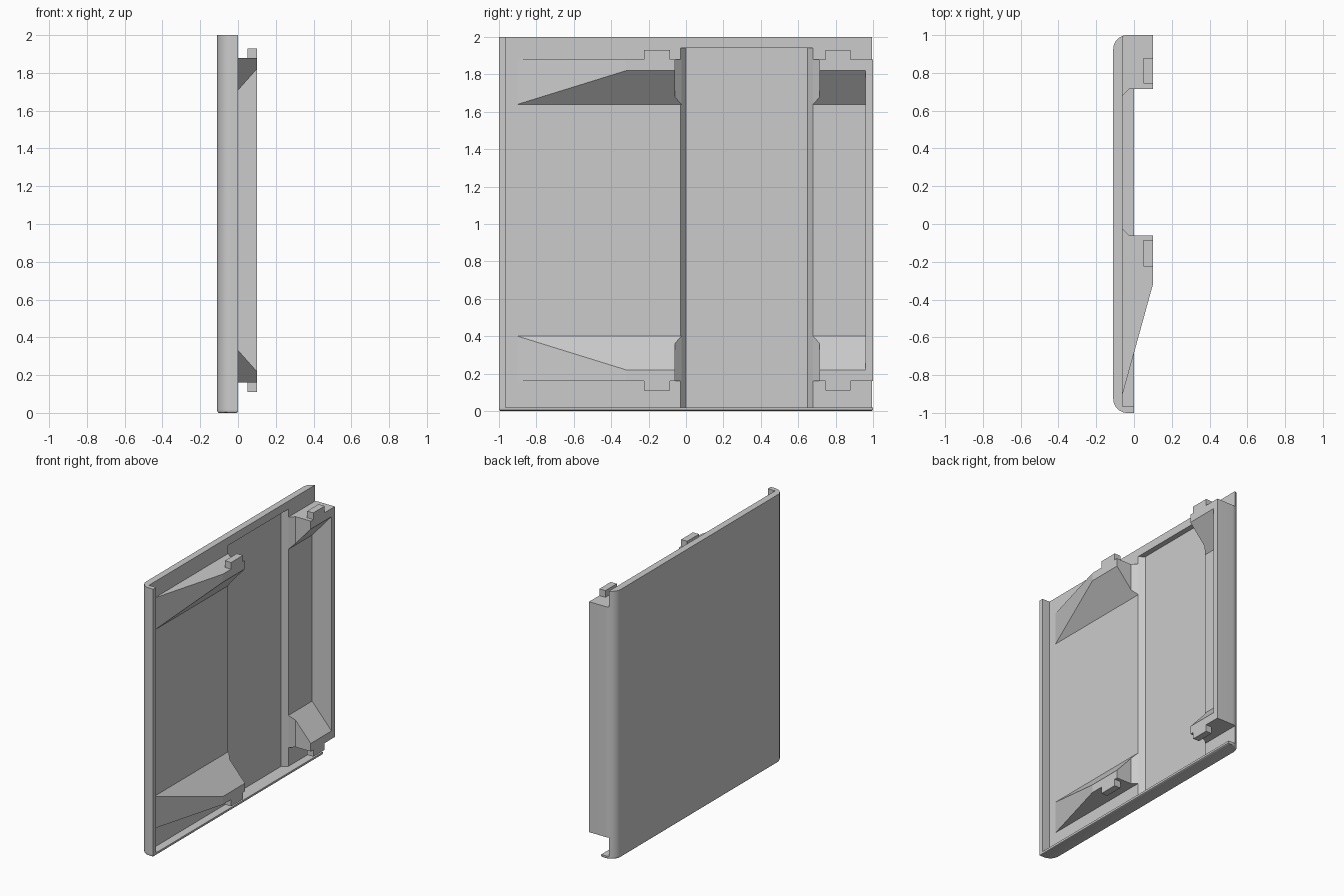
import bpy, bmesh
from math import cos, sin, radians

cube = bpy.data.objects.get("Cube")
if cube:
    bpy.data.objects.remove(cube, do_unlink=True)

grey = bpy.data.materials.new("light_grey")
grey.use_nodes = True
COLOUR = (0.6, 0.6, 0.6, 1)
grey.diffuse_color = COLOUR
grey.node_tree.nodes["Principled BSDF"].inputs["Base Color"].default_value = COLOUR

BACK, FLOOR, RADIUS = -0.11, -0.06, 0.075
MID = 1.02  # height about which the clips mirror


def prism(name, outline, low, high, bevel=0):
    """Upright prism; low and high are heights or functions of x."""
    at = lambda h, x: h(x) if callable(h) else h
    bm = bmesh.new()
    rings = [[bm.verts.new((x, y, at(h, x))) for x, y in outline] for h in (low, high)]
    bottom = bm.faces.new(rings[0])
    bm.faces.new(rings[1])
    n = len(outline)
    for i in range(n):
        j = (i + 1) % n
        bm.faces.new((rings[0][i], rings[0][j], rings[1][j], rings[1][i]))
    bmesh.ops.recalc_face_normals(bm, faces=bm.faces)
    if bevel:
        bmesh.ops.bevel(bm, geom=list(bottom.edges), offset=bevel, segments=3,
                        profile=0.5, affect='EDGES')
    mesh = bpy.data.meshes.new(name)
    bm.to_mesh(mesh)
    bm.free()
    mesh.materials.append(grey)
    obj = bpy.data.objects.new(name, mesh)
    bpy.context.collection.objects.link(obj)
    return obj


def arc(side, start, end, steps=10):
    """Rounded rear corner on the given y side."""
    angles = [radians(start + (end - start) * i / steps) for i in range(steps + 1)]
    return [(BACK + RADIUS + RADIUS * cos(a), side * (1 - RADIUS) + RADIUS * sin(a))
            for a in angles]


def smooth(obj):
    bpy.ops.object.select_all(action='DESELECT')
    obj.select_set(True)
    bpy.context.view_layer.objects.active = obj
    bpy.ops.object.shade_smooth_by_angle(angle=radians(30))


# Rear sheet with one rounded side flange
sheet = prism("back_panel",
              [(0, -1)] + arc(-1, 270, 180) + arc(1, 180, 109.5)
              + [(FLOOR, -0.965), (0, -0.965)], 0.018, 2)

# Shallow tapered recess
cutter = prism("recess_cutter",
               [(-0.1, 0), (-0.1, 0.65), (FLOOR, 0.68), (0, 0.68), (0, -0.03), (FLOOR, -0.03)],
               0.02, 1.94)
cutter.hide_render = True
cut = sheet.modifiers.new("recess", 'BOOLEAN')
cut.operation = 'DIFFERENCE'
cut.solver = 'EXACT'
cut.object = cutter
bpy.context.view_layer.objects.active = sheet
bpy.ops.object.modifier_apply(modifier=cut.name)
bpy.data.objects.remove(cutter, do_unlink=True)
smooth(sheet)

# Bottom lip
lip = prism("bottom_lip", [(0, -1)] + arc(-1, 270, 180) + arc(1, 180, 90) + [(0, 1)],
            0, 0.02, bevel=0.01)
smooth(lip)

# Side wall standing proud of the panel
wall = prism("side_wall", [(FLOOR, 0.96), (0.1, 0.96), (0.1, 1)] + arc(1, 90, 109.5, 3),
             0.16, 1.88)
smooth(wall)

# Wedge clips with sloped inner faces, and their pegs, at top and bottom
wedges = {
    "front_clip": [(FLOOR, -0.9), (0.1, -0.32), (0.1, -0.06), (-0.025, -0.06), (FLOOR, -0.025)],
    "rear_clip": [(FLOOR, 0.68), (-0.025, 0.715), (0.1, 0.715), (0.1, 0.96), (FLOOR, 0.96)],
}
pegs = {"front_peg": (-0.225, -0.085), "rear_peg": (0.745, 0.88)}


def slope(x):
    return 1.82 - (0.1 - x) * 1.125


def flipped(h):
    return (lambda x: 2 * MID - h(x)) if callable(h) else 2 * MID - h


def pair(name, outline, low, high):
    prism("upper_" + name, outline, low, high)
    prism("lower_" + name, outline, flipped(high), flipped(low))


for name, outline in wedges.items():
    pair(name, outline, slope, 1.88)
for name, (a, b) in pegs.items():
    pair(name, [(0.05, a), (0.1, a), (0.1, b), (0.05, b)], 1.88, 1.93)
